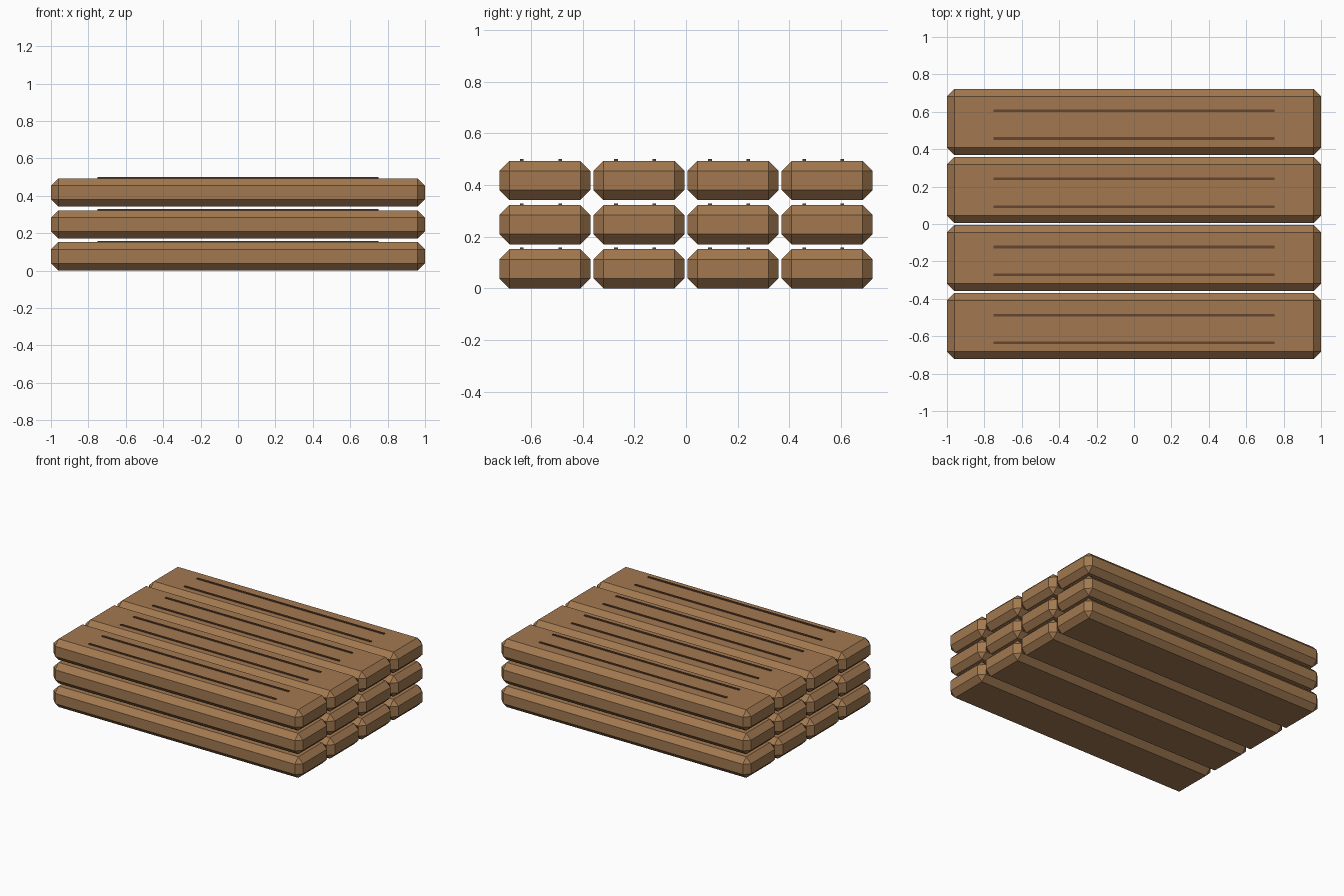
import bpy, bmesh

if "Cube" in bpy.data.objects:
    bpy.data.objects.remove(bpy.data.objects["Cube"])


def material(name, color):
    m = bpy.data.materials.new(name)
    m.diffuse_color = (*color, 1)
    m.use_nodes = True
    m.node_tree.nodes["Principled BSDF"].inputs["Base Color"].default_value = m.diffuse_color
    return m


def box(name, center, size, mat, chamfer=0):
    bm = bmesh.new()
    bmesh.ops.create_cube(bm, size=1)
    bmesh.ops.scale(bm, vec=size, verts=bm.verts)
    if chamfer:
        bmesh.ops.bevel(bm, geom=bm.edges[:], offset=chamfer, segments=1,
                        affect='EDGES', profile=0.5)
    mesh = bpy.data.meshes.new(name)
    bm.to_mesh(mesh)
    bm.free()
    mesh.materials.append(mat)
    obj = bpy.data.objects.new(name, mesh)
    obj.location = center
    bpy.context.collection.objects.link(obj)
    return obj


wood = material("wood", (0.36, 0.19, 0.08))
grain = material("dark_grain", (0.13, 0.06, 0.03))

LENGTH, WIDTH, HEIGHT = 2.0, 0.352, 0.152
PITCH_Y, PITCH_Z = 0.364, 0.171

# Three layers of four chamfered planks, each with two raised grain lines
for layer in range(3):
    for row in range(4):
        y = (row - 1.5) * PITCH_Y
        z = layer * PITCH_Z + HEIGHT / 2
        tag = f"{layer + 1}_{row + 1}"
        box(f"plank_{tag}", (0, y, z), (LENGTH, WIDTH, HEIGHT), wood, 0.039)
        for side, dy in (("front", -0.089), ("back", 0.059)):
            box(f"grain_line_{side}_{tag}", (0, y + dy, z + HEIGHT / 2),
                (1.5, 0.014, 0.012), grain)
